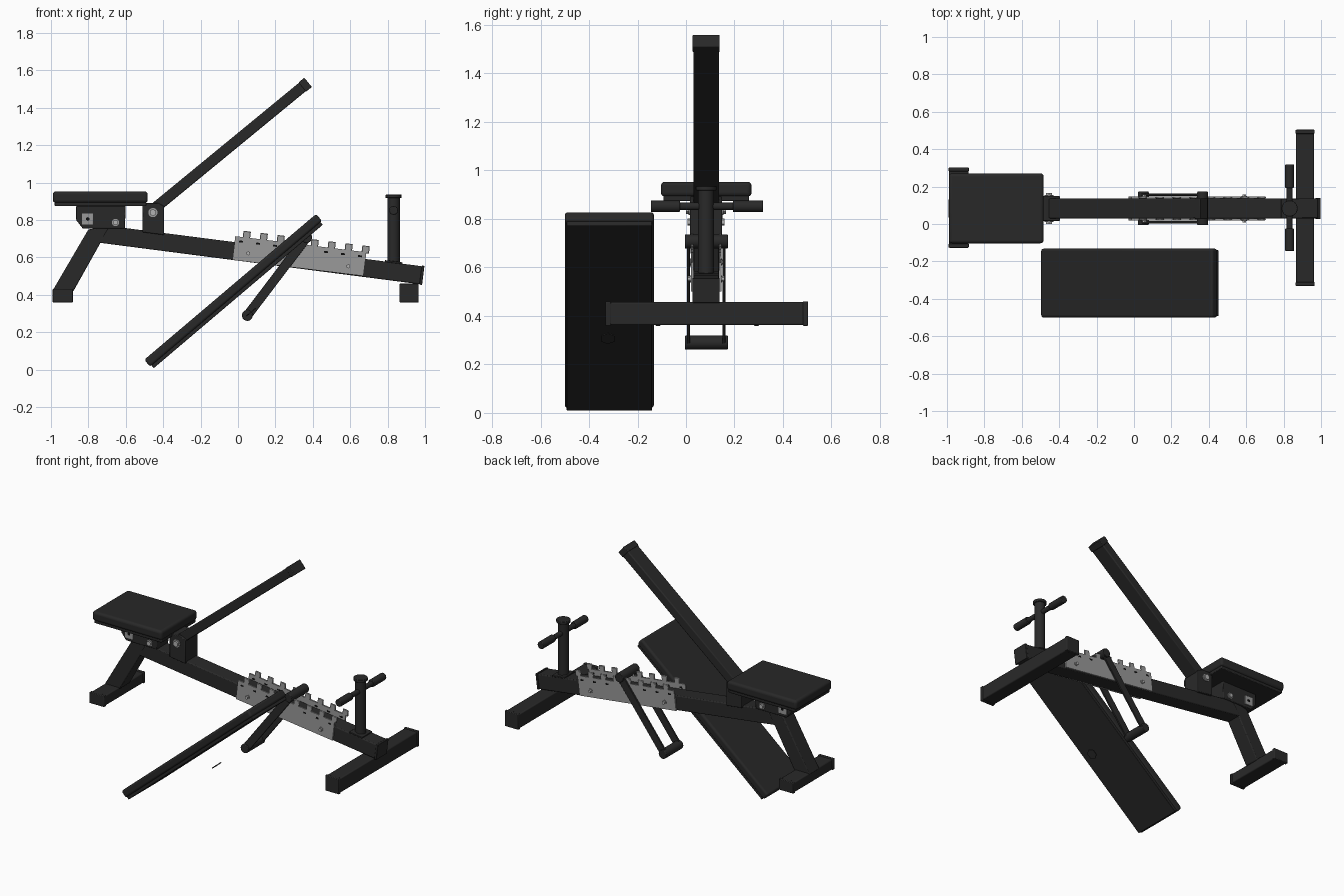
import bpy, bmesh, math
from mathutils import Vector

if "Cube" in bpy.data.objects:
    bpy.data.objects.remove(bpy.data.objects["Cube"])

def material(name, v):
    m = bpy.data.materials.new(name)
    m.diffuse_color = (v, v, v, 1)
    m.use_nodes = True
    m.node_tree.nodes["Principled BSDF"].inputs["Base Color"].default_value = m.diffuse_color
    return m

BLACK = material("black_frame", 0.022)
PAD = material("black_upholstery", 0.021)
STEEL = material("grey_steel", 0.32)
BOLT = material("light_bolt", 0.45)
SLOT = material("slot_black", 0.004)
YC = 0.083  # centre line of the frame

def finish(name, bm, mat, bevel=0.0, seg=2):
    bmesh.ops.recalc_face_normals(bm, faces=bm.faces)
    me = bpy.data.meshes.new(name)
    bm.to_mesh(me)
    bm.free()
    ob = bpy.data.objects.new(name, me)
    bpy.context.collection.objects.link(ob)
    me.materials.append(mat)
    if bevel:
        b = ob.modifiers.new("bevel", 'BEVEL')
        b.width, b.segments = bevel, seg
    bpy.ops.object.select_all(action='DESELECT')
    bpy.context.view_layer.objects.active = ob
    ob.select_set(True)
    bpy.ops.object.shade_smooth_by_angle(angle=math.radians(35))
    return ob

def prism(name, pts, y0, y1, mat=BLACK, bevel=0.006, seg=2):
    """Profile in the xz plane, extruded along y."""
    bm = bmesh.new()
    f = bm.faces.new([bm.verts.new((x, y0, z)) for x, z in pts])
    r = bmesh.ops.extrude_face_region(bm, geom=[f])
    bmesh.ops.translate(bm, vec=(0, y1 - y0, 0),
                        verts=[v for v in r["geom"] if isinstance(v, bmesh.types.BMVert)])
    return finish(name, bm, mat, bevel, seg)

def box(name, x0, x1, y0, y1, z0, z1, mat=BLACK, bevel=0.006, seg=2):
    return prism(name, [(x0, z0), (x1, z0), (x1, z1), (x0, z1)], y0, y1, mat, bevel, seg)

def bar(start, angle, length, thick, off=0.0, along=0.0):
    """Tilted rectangle: start corner, direction in degrees, thickness to its left."""
    a = math.radians(angle)
    u, n = Vector((math.cos(a), math.sin(a))), Vector((-math.sin(a), math.cos(a)))
    s = Vector(start) + u * along + n * off
    return [tuple(p) for p in (s, s + u * length, s + u * length + n * thick, s + n * thick)]

def rod(name, p, q, r, mat=BLACK, bevel=0.0, seg=24):
    p, q = Vector(p), Vector(q)
    bm = bmesh.new()
    bmesh.ops.create_cone(bm, cap_ends=True, segments=seg, radius1=r, radius2=r, depth=(q - p).length)
    bm.transform((q - p).to_track_quat('Z', 'Y').to_matrix().to_4x4())
    bmesh.ops.translate(bm, vec=(p + q) / 2, verts=bm.verts)
    return finish(name, bm, mat, bevel)

def bolt(name, x, z, half, r=0.015):
    """Hex heads with washers on both sides of the frame."""
    for s, side in ((-1, "front"), (1, "back")):
        y = YC + s * half
        rod(f"{name}_washer_{side}", (x, y - s * 0.004, z), (x, y + s * 0.004, z), r * 1.3, STEEL)
        rod(f"{name}_head_{side}", (x, y, z), (x, y + s * 0.014, z), r, BOLT, seg=6)

T0, T1 = YC - 0.053, YC + 0.053  # tube sides

# Sloping main beam with end cap
prism("main_beam", [(-0.685, 0.768), (0.985, 0.553), (0.973, 0.457), (-0.75, 0.68)], T0, T1)
prism("main_beam_cap", [(0.983, 0.557), (0.997, 0.555), (0.984, 0.453), (0.970, 0.455)],
      T0 - 0.003, T1 + 0.003, bevel=0.003)

# Rear leg and feet with end caps
prism("rear_leg", [(-0.80, 0.75), (-0.685, 0.768), (-0.88, 0.42), (-0.993, 0.42)], T0, T1)
for name, x0, x1, y0, y1, z1 in (("rear_foot", -0.988, -0.886, -0.12, 0.295, 0.428),
                                 ("front_foot", 0.867, 0.962, -0.325, 0.497, 0.457)):
    box(name, x0, x1, y0, y1, 0.362, z1)
    for side, a, b in (("right", y0 - 0.007, y0 + 0.015), ("left", y1 - 0.015, y1 + 0.007)):
        box(f"{name}_cap_{side}", x0 - 0.003, x1 + 0.003, a, b, 0.359, z1 + 0.003, bevel=0.004)

# Handle post
PX = 0.832
rod("handle_post", (PX, YC, 0.54), (PX, YC, 0.925), 0.033)
rod("handle_post_cap", (PX, YC, 0.918), (PX, YC, 0.936), 0.043, bevel=0.003)
prism("handle_post_base", bar((0.785, 0.576), -7.35, 0.095, 0.01), T0, T1, bevel=0.002)
rod("handle_bar", (PX, -0.14, 0.852), (PX, 0.31, 0.852), 0.016)
for side, a, b in (("right", -0.145, -0.025), ("left", 0.193, 0.318)):
    rod(f"handle_grip_{side}", (PX, a, 0.852), (PX, b, 0.852), 0.024, bevel=0.004)

# Seat
box("seat_cushion", -0.99, -0.483, -0.103, 0.27, 0.892, 0.953, PAD, 0.016, 4)
box("seat_board", -0.98, -0.49, -0.093, 0.26, 0.874, 0.895, PAD, 0.004)
prism("seat_bracket", [(-0.865, 0.876), (-0.60, 0.876), (-0.605, 0.755), (-0.83, 0.755),
                       (-0.865, 0.80)], YC - 0.06, YC + 0.06, bevel=0.004)
for s, side in ((-1, "front"), (1, "back")):
    y = YC + s * 0.062
    box(f"seat_bracket_plate_{side}", -0.835, -0.775, y - 0.004, y + 0.004, 0.775, 0.836, STEEL, 0.002)
    rod(f"seat_bracket_hole_{side}", (-0.803, y - 0.0055, 0.806), (-0.803, y + 0.0055, 0.806), 0.01, SLOT, seg=6)
bolt("seat_bolt", -0.655, 0.787, 0.062)

# Hinge and long support arm
prism("arm_hinge", [(-0.51, 0.735), (-0.395, 0.72), (-0.395, 0.875), (-0.43, 0.892), (-0.51, 0.892)],
      YC - 0.066, YC + 0.066, bevel=0.004)
bolt("hinge_bolt", -0.455, 0.84, 0.068, 0.019)
prism("support_arm", bar((-0.43, 0.838), 39.4, 1.04, 0.058), T0, T1)
prism("support_arm_cap", bar((-0.43, 0.838), 39.4, 0.04, 0.064, -0.003, 1.025),
      T0 - 0.003, T1 + 0.003, bevel=0.004)

# Notched ladder plates on both sides of the beam
for s, side in ((-1, "front"), (1, "back")):
    y = YC + s * 0.058
    prism(f"ladder_plate_{side}", bar((-0.03, 0.587), -7.0, 0.706, 0.128), y - 0.005, y + 0.005, STEEL, 0)
    for i in range(8):
        prism(f"ladder_tooth_{side}_{i}", bar((-0.03, 0.587), -7.0, 0.04, 0.04, 0.122, 0.04 + i * 0.0915),
              y - 0.005, y + 0.005, STEEL, 0.003, 1)
        if i not in (3, 4):
            prism(f"ladder_slot_{side}_{i}", bar((-0.03, 0.587), -7.0, 0.02, 0.01, 0.098, 0.024 + i * 0.0915),
                  y - 0.006, y + 0.006, SLOT, 0)
bolt("ladder_bolt_left", 0.055, 0.622, 0.062, 0.011)
bolt("ladder_bolt_right", 0.59, 0.553, 0.062, 0.011)

# Swinging prop: two flat links between two rollers
A, B = Vector((0.05, 0.29)), Vector((0.367, 0.707))
for name, p in (("prop_lower_roller", A), ("prop_upper_roller", B)):
    rod(name, (p.x, -0.005, p.y), (p.x, 0.173, p.y), 0.029, bevel=0.004)
ang = math.degrees(math.atan2(B.y - A.y, B.x - A.x))
for side, y in (("front", 0.010), ("back", 0.156)):
    prism(f"prop_link_{side}", bar(A, ang, (B - A).length, 0.05, -0.025), y - 0.006, y + 0.006, bevel=0.002)

# Detached back pad with its board, and the loose plate under it
BASE, TILT = (-0.458, 0.002), 40.3
prism("back_cushion", bar(BASE, TILT, 1.205, 0.049, 0.018), -0.5, -0.132, PAD, 0.013, 4)
prism("back_board", bar(BASE, TILT, 1.185, 0.022, 0.0, 0.01), -0.492, -0.14, PAD, 0.003)
d = Vector((-math.sin(math.radians(TILT)), 0, math.cos(math.radians(TILT)))) * 0.003
c = Vector((0.07, -0.322, 0.308))
rod("loose_hex_plate", c - d, c + d, 0.034, seg=6)
